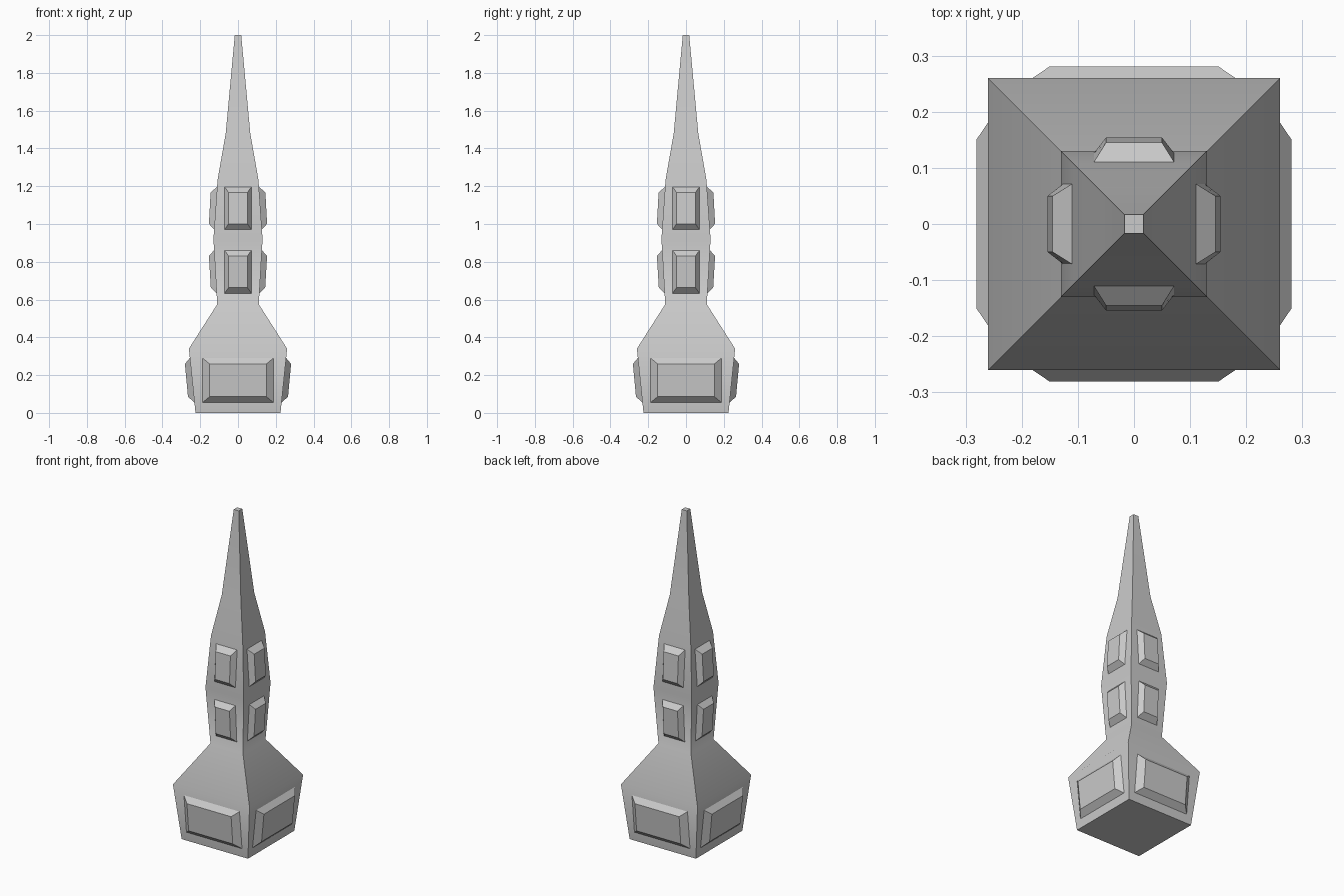
import bpy, math
from mathutils import Matrix

if "Cube" in bpy.data.objects:
    bpy.data.objects.remove(bpy.data.objects["Cube"])

# (height, half width) of the square tower at each bend
PROFILE = [(0, .225), (.34, .26), (.575, .11), (.92, .13),
           (1.235, .108), (1.48, .065), (2.0, .017)]


def wall(z):
    """Half width of the tower at height z."""
    for (z0, w0), (z1, w1) in zip(PROFILE, PROFILE[1:]):
        if z <= z1:
            return w0 + (w1 - w0) * (z - z0) / (z1 - z0)


def make_object(name, verts, faces, smooth):
    mesh = bpy.data.meshes.new(name)
    mesh.from_pydata(verts, [], faces)
    obj = bpy.data.objects.new(name, mesh)
    bpy.context.collection.objects.link(obj)
    if smooth:
        bpy.ops.object.select_all(action='DESELECT')
        obj.select_set(True)
        bpy.context.view_layer.objects.active = obj
        bpy.ops.object.shade_smooth_by_angle(angle=math.radians(45))
    return obj


def loft(rings):
    """Skin a stack of four-point rings and cap both ends."""
    verts = [v for ring in rings for v in ring]
    faces = [(3, 2, 1, 0)]
    for k in range(len(rings) - 1):
        a = 4 * k
        faces += [(a + i, a + (i + 1) % 4, a + 4 + (i + 1) % 4, a + 4 + i)
                  for i in range(4)]
    n = len(verts)
    faces.append((n - 4, n - 3, n - 2, n - 1))
    return verts, faces


# Tower body: square base, neck, swollen shaft and spire
body = [[(-w, -w, z), (w, -w, z), (w, w, z), (-w, w, z)] for z, w in PROFILE]
make_object("tower_body", *loft(body), True)


def raised_panels(name, z0, z1, w0, bz, bw, d0, d1):
    """Bevelled panel on each of the four walls; d0/d1 are outer depths low/high."""
    def ring(lo, hi, w, dlo, dhi):
        return [(-w, -dlo, lo), (w, -dlo, lo), (w, -dhi, hi), (-w, -dhi, hi)]
    inner = ring(z0, z1, w0, wall(z0) - .001, wall(z1) - .001)
    outer = ring(z0 + bz, z1 - bz, w0 - bw, d0, d1)
    verts, faces = loft([inner, outer])
    for side in range(4):
        obj = make_object(f"{name}_{side + 1}", verts, faces, False)
        obj.data.transform(Matrix.Rotation(side * math.pi / 2, 4, 'Z'))


# Wide base panels and two tiers of narrow shaft panels
raised_panels("base_panel", .053, .292, .19, .033, .04, .265, .281)
raised_panels("lower_shaft_panel", .632, .862, .072, .031, .022, .144, .154)
raised_panels("upper_shaft_panel", .97, 1.198, .072, .031, .022, .154, .145)
